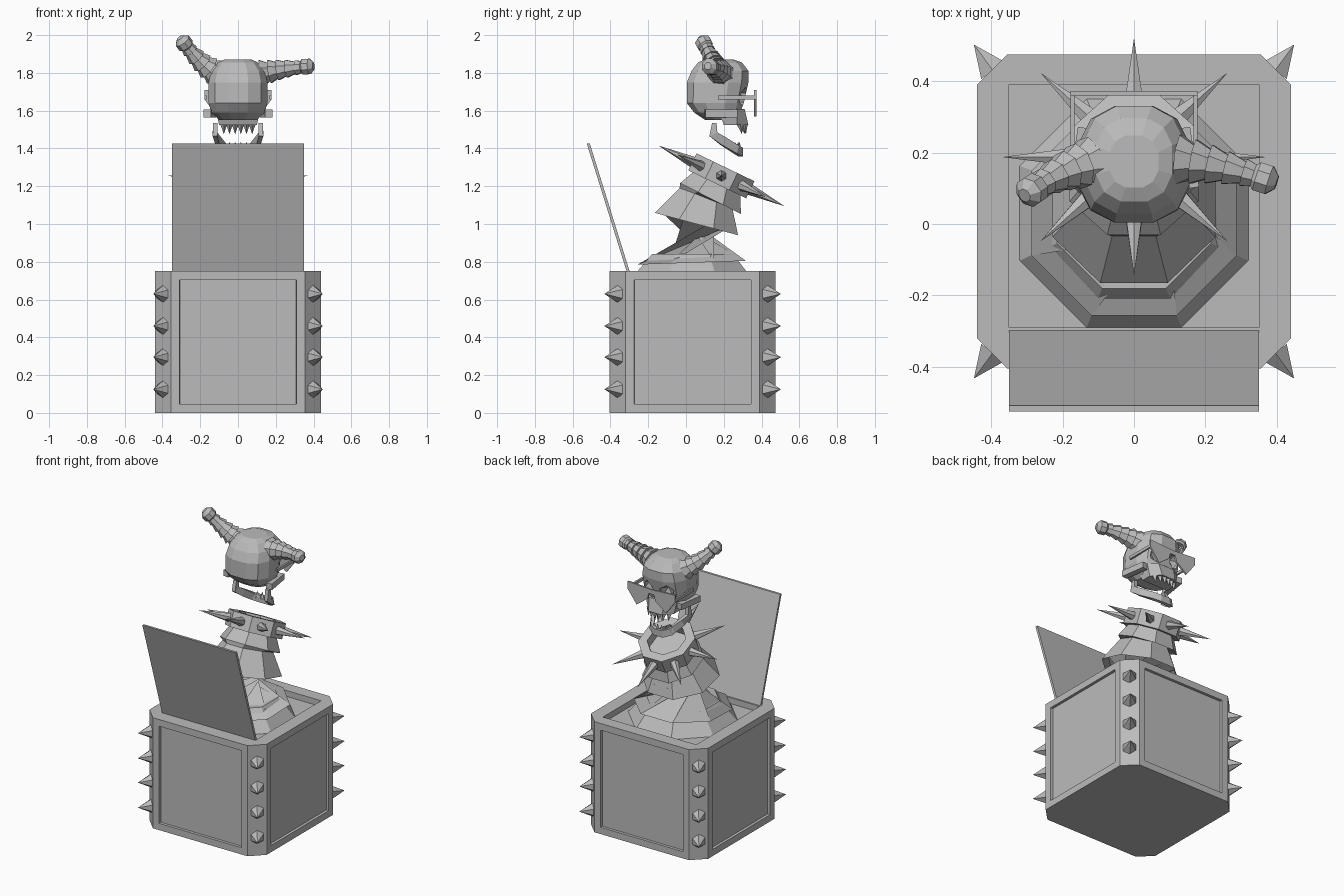
import bpy, bmesh, math
from mathutils import Vector, Matrix

if "Cube" in bpy.data.objects:
    bpy.data.objects.remove(bpy.data.objects["Cube"])

grey = bpy.data.materials.new("plain grey")
grey.diffuse_color = (0.5, 0.5, 0.5, 1)
grey.use_nodes = True
grey.node_tree.nodes["Principled BSDF"].inputs["Base Color"].default_value = grey.diffuse_color


def finish(name, bm):
    bmesh.ops.remove_doubles(bm, verts=bm.verts, dist=0.0005)
    bmesh.ops.recalc_face_normals(bm, faces=bm.faces)
    me = bpy.data.meshes.new(name)
    bm.to_mesh(me)
    bm.free()
    me.materials.append(grey)
    ob = bpy.data.objects.new(name, me)
    bpy.context.scene.collection.objects.link(ob)
    return ob


def ring(c, axis, r, n=8):
    """Regular polygon around c, flat sides facing the axes."""
    q = Vector(axis).to_track_quat('Z', 'Y')
    return [Vector(c) + q @ Vector((r * math.cos(a), r * math.sin(a), 0))
            for a in (math.tau * (i + .5) / n for i in range(n))]


def loft(bm, rings, cap=True, loop=False):
    vs = [[bm.verts.new(p) for p in r] for r in rings]
    n = len(vs[0])
    pairs = list(zip(vs, vs[1:])) + ([(vs[-1], vs[0])] if loop else [])
    for a, b in pairs:
        for i in range(n):
            j = (i + 1) % n
            bm.faces.new((a[i], a[j], b[j], b[i]))
    if cap and not loop:
        bm.faces.new(vs[0])
        bm.faces.new(vs[-1])


def spike(bm, base, axis, r, length, n=6):
    base, axis = Vector(base), Vector(axis).normalized()
    q = axis.to_track_quat('Z', 'Y')
    vs = [bm.verts.new(base + q @ Vector((r * math.sin(math.tau * i / n), r * math.cos(math.tau * i / n), 0)))
          for i in range(n)]
    tip = bm.verts.new(base + axis * length)
    bm.faces.new(vs)
    for i in range(n):
        bm.faces.new((vs[i], vs[(i + 1) % n], tip))


def block(bm, lo, hi, rot=Matrix()):
    lo, hi = Vector(lo), Vector(hi)
    bmesh.ops.create_cube(bm, size=1, matrix=Matrix.Translation((lo + hi) / 2) @ rot @ Matrix.Diagonal((*(hi - lo), 1)))


def cut(ob, cutter):
    m = ob.modifiers.new("cut", 'BOOLEAN')
    m.operation, m.object, m.solver = 'DIFFERENCE', cutter, 'EXACT'
    bpy.context.view_layer.update()
    me = bpy.data.meshes.new_from_object(ob.evaluated_get(bpy.context.evaluated_depsgraph_get()))
    ob.modifiers.clear()
    ob.data = me
    bpy.data.objects.remove(cutter)


# box with chamfered corners and recessed panels
CY, H, C = .035, .44, .085
outline = [(H, -H + C), (H, H - C), (H - C, H), (-H + C, H), (-H, H - C), (-H, -H + C), (-H + C, -H), (H - C, -H)]
bm = bmesh.new()
loft(bm, [[(x, y + CY, z) for x, y in outline] for z in (0, .75)])
bmesh.ops.recalc_face_normals(bm, faces=bm.faces)
sides = [f for f in bm.faces if abs(f.normal.z) < .1 and f.calc_area() > .3]
bmesh.ops.inset_individual(bm, faces=sides, thickness=.065, depth=0)
bmesh.ops.inset_individual(bm, faces=sides, thickness=.001, depth=-.018)
box = finish("box", bm)
bm = bmesh.new()
block(bm, (-.35, -.29, .71), (.35, .39, .9))
cut(box, finish("opening_cutter", bm))

# corner spikes
bm = bmesh.new()
for sx in (-1, 1):
    for sy in (-1, 1):
        for z in (.125, .295, .46, .63):
            spike(bm, (sx * .395, CY + sy * .395, z), (sx * .7, sy * .95, 0), .047, .09)
finish("corner_spikes", bm)

# open lid leaning back
bm = bmesh.new()
loft(bm, [[(x, y + dy, z) for x, dy in ((-.35, -.008), (.35, -.008), (.35, .008), (-.35, .008))]
          for y, z in ((-.305, .745), (-.517, 1.425))])
finish("lid", bm)


# tiered body: (apothem, y, z, lean in degrees)
def lean(deg):
    return Vector((0, math.sin(math.radians(deg)), math.cos(math.radians(deg))))


K = 1 / math.cos(math.pi / 8)
tiers = [(.32, .03, .71, 0), (.215, .035, .84, 0),
         (.287, .03, .795, -2), (.195, .07, 1.03, 8),
         (.228, .055, 1.0, 15), (.148, .105, 1.14, 20),
         (.18, .13, 1.135, 27), (.12, .18, 1.25, 26)]
bm = bmesh.new()
loft(bm, [ring((0, y, z), lean(t), r * K) for r, y, z, t in tiers])
finish("tiered_body", bm)

# spiked collar
ax, mid = lean(25.7), Vector((0, .1875, 1.255))
bm = bmesh.new()
loft(bm, [ring(mid + ax * h, ax, r * K) for r, h in ((.17, -.05), (.17, .05), (.115, .05), (.115, -.05))], loop=True)
finish("collar", bm)
bm = bmesh.new()
v = Vector((0, ax.z, -ax.y))
for i in range(8):
    a = i * math.pi / 4
    d = Vector((1, 0, 0)) * math.cos(a) + v * math.sin(a)
    spike(bm, mid + d * .165, d, .03, .205)
finish("collar_spikes", bm)


# skull: (z, half width, back y, front y)
def oval(z, w, y0, y1, n=12):
    pts = []
    for i in range(n):
        a = math.tau * (i + .5) / n
        c, s = math.cos(a), math.sin(a)
        pts.append((w * math.copysign(abs(c) ** .8, c), (y0 + y1) / 2 + (y1 - y0) / 2 * math.copysign(abs(s) ** .8, s), z))
    return pts


bm = bmesh.new()
loft(bm, [oval(*p) for p in ((1.55, .10, .10, .26), (1.59, .145, .04, .29), (1.64, .16, .0, .31),
                             (1.75, .16, .0, .335), (1.81, .145, .025, .335), (1.855, .11, .06, .30),
                             (1.872, .07, .10, .25))])
skull = finish("skull", bm)
bm = bmesh.new()
for s in (-1, 1):
    bmesh.ops.create_icosphere(bm, subdivisions=1, radius=.055, matrix=Matrix.Translation((s * .072, .315, 1.67)))
block(bm, (-.02, .27, 1.58), (.02, .36, 1.62))
cut(skull, finish("socket_cutter", bm))

# upper jaw, cheekbones and teeth
bm = bmesh.new()
loft(bm, [[(-w, y0, z), (w, y0, z), (w, .27, z), (w * .5, y1, z), (-w * .5, y1, z), (-w, .27, z)]
          for z, w, y0, y1 in ((1.61, .12, .17, .31), (1.525, .10, .2, .33))])
for s in (-1, 1):
    block(bm, (s * .15 - .02, .1, 1.565), (s * .15 + .02, .27, 1.605), Matrix.Rotation(s * .15, 4, 'Z'))
finish("upper_jaw", bm)
bm = bmesh.new()
for x in (-.075, -.045, -.015, .015, .045, .075):
    y = .31 - 4 * x * x
    spike(bm, (x, y, 1.53), (0, .15, -1), .019, .055, 4)
    spike(bm, (x, y - .03, 1.39), (0, .1, 1), .016, .045, 4)
finish("teeth", bm)

# lower jaw swept as a U
half = [(.12, .15, 1.535), (.122, .145, 1.475), (.105, .195, 1.44), (.07, .265, 1.395), (.03, .29, 1.38)]
path = [Vector(p) for p in half] + [Vector((-x, y, z)) for x, y, z in reversed(half)]
bm = bmesh.new()
secs = []
for i, p in enumerate(path):
    t = (path[min(i + 1, len(path) - 1)] - path[max(i - 1, 0)]).normalized()
    out = Vector((p.x, max(p.y - .16, 0), 0)).normalized()
    up = t.cross(out).normalized()
    r = .012 if i in (0, len(path) - 1) else .023
    secs.append([p + out * a * .012 + up * b * r for a, b in ((-1, -1), (1, -1), (1, 1), (-1, 1))])
loft(bm, secs)
finish("lower_jaw", bm)

# angular glasses with side arms
bm = bmesh.new()
for s in (-1, 1):
    lens = [(.012, 1.70), (.178, 1.71), (.178, 1.66), (.11, 1.57), (.03, 1.63)]
    loft(bm, [[(s * x, y, z) for x, z in lens] for y in (.36, .372)])
    block(bm, (s * .172 - .006, .17, 1.66), (s * .172 + .006, .365, 1.68))
block(bm, (-.02, .36, 1.67), (.02, .372, 1.70))
finish("glasses", bm)


# jester horns: stepped cones along a path, ending in a ball
def horn(name, pts, r0, r1):
    pts = [Vector(p) for p in pts]
    bm = bmesh.new()
    rings, n = [], 6

    def at(t):
        a, b, c = pts
        return a * (1 - t) ** 2 + b * 2 * t * (1 - t) + c * t * t
    for i in range(n):
        t0, t1 = i / n, (i + 1) / n
        r = r0 + (r1 - r0) * t0
        d = at(t1) - at(t0)
        rings += [ring(at(t0) - d * .05, d, r * 1.12), ring(at(t1), d, r * .72)]
    loft(bm, rings)
    d = (pts[2] - pts[1]).normalized()
    loft(bm, [ring(pts[2] + d * h, d, r) for h, r in ((-.042, .02), (-.018, .044), (.018, .044), (.04, .02))])
    finish(name, bm)


horn("left_horn", [(-.09, .18, 1.79), (-.19, .16, 1.83), (-.285, .095, 1.957)], .075, .03)
horn("right_horn", [(.09, .18, 1.79), (.2, .18, 1.82), (.362, .128, 1.833)], .075, .03)
